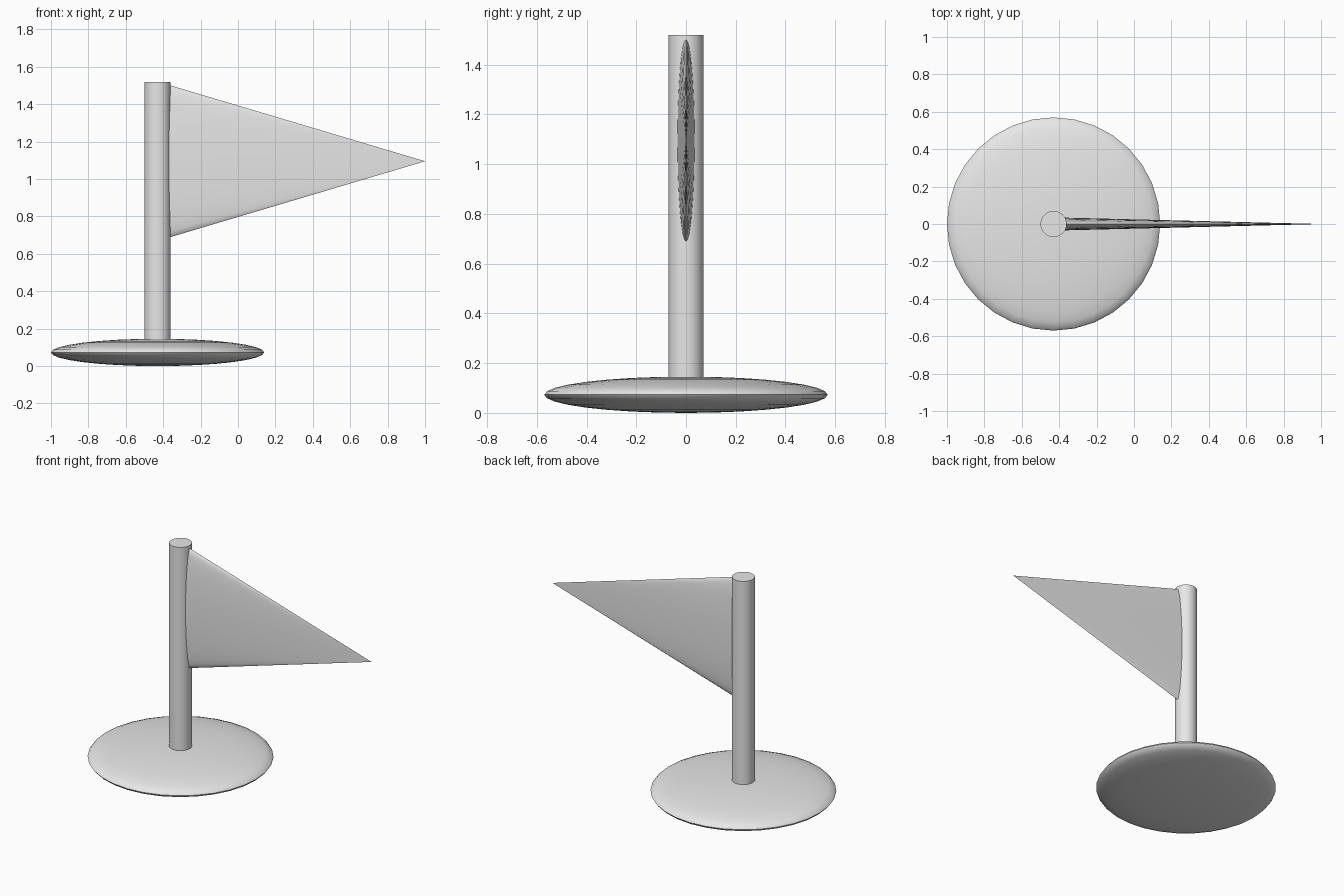
import bpy, math

if "Cube" in bpy.data.objects:
    bpy.data.objects.remove(bpy.data.objects["Cube"])

POLE_X = -0.43

grey = bpy.data.materials.new("light grey")
grey.diffuse_color = (0.8, 0.8, 0.8, 1)
grey.use_nodes = True
grey.node_tree.nodes["Principled BSDF"].inputs["Base Color"].default_value = grey.diffuse_color


def finish(name, scale=(1, 1, 1)):
    """Name, scale, colour and smooth the newest object."""
    ob = bpy.context.object
    ob.name = name
    ob.scale = scale
    bpy.ops.object.transform_apply(location=False, rotation=True, scale=True)
    ob.data.materials.append(grey)
    bpy.ops.object.shade_smooth_by_angle(angle=math.radians(30))
    return ob


# Base: squashed sphere
bpy.ops.mesh.primitive_uv_sphere_add(segments=32, ring_count=16, radius=0.57,
                                     location=(POLE_X, 0, 0.073))
finish("base", (1, 1, 0.073 / 0.57))

# Pole: cylinder starting inside the base
z0, z1 = 0.07, 1.52
bpy.ops.mesh.primitive_cylinder_add(vertices=32, radius=0.07, depth=z1 - z0,
                                    location=(POLE_X, 0, (z0 + z1) / 2))
finish("pole")

# Pennant: cone on its side, flattened front to back, rooted in the pole
x0, x1 = -0.37, 1.0
bpy.ops.mesh.primitive_cone_add(vertices=32, radius1=0.408, radius2=0, depth=x1 - x0,
                                location=((x0 + x1) / 2, 0, 1.095),
                                rotation=(0, math.pi / 2, 0))
finish("pennant", (1, 0.034 / 0.408, 1))
